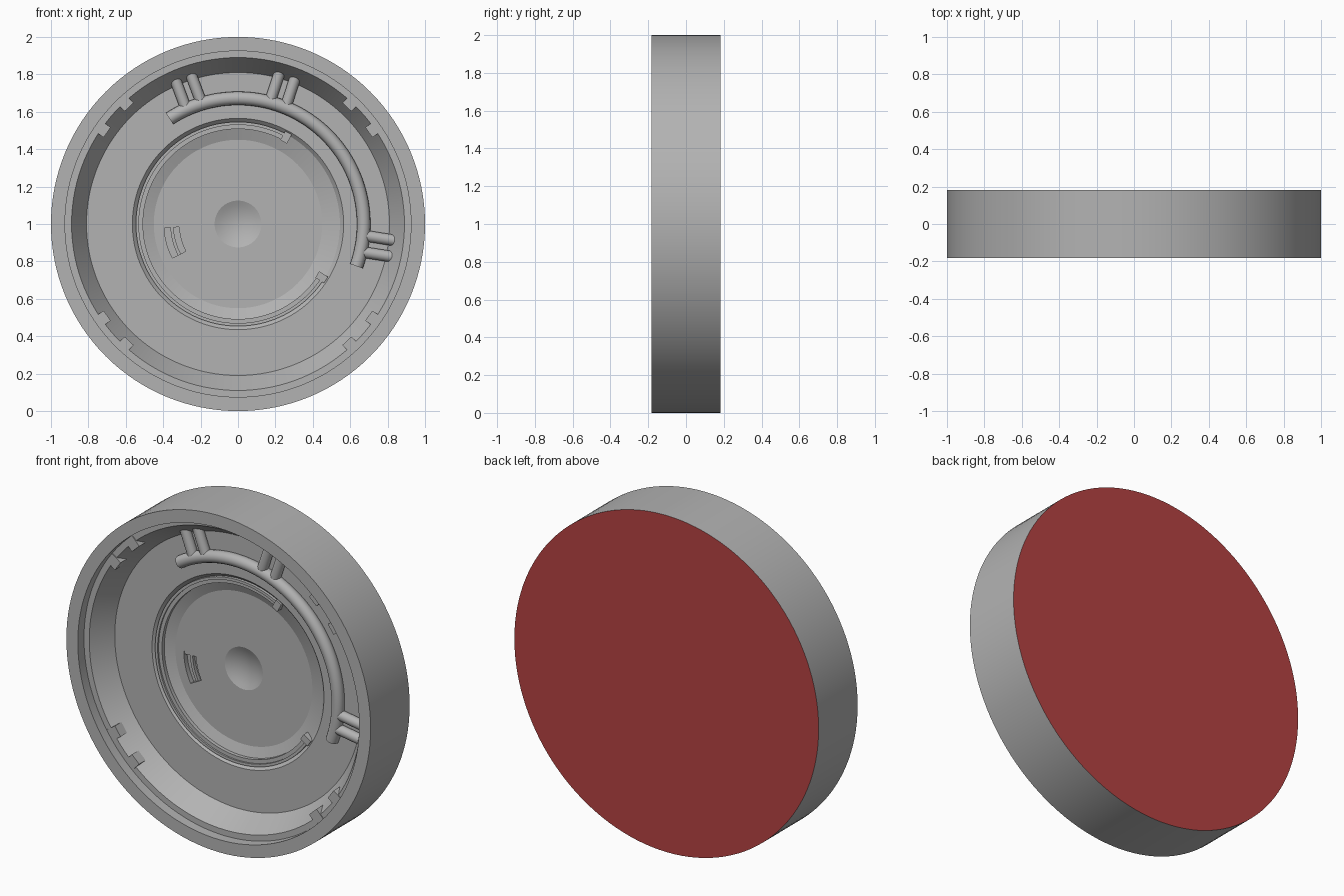
import bpy, bmesh
from math import radians, cos, sin, pi
from mathutils import Matrix

if "Cube" in bpy.data.objects:
    bpy.data.objects.remove(bpy.data.objects["Cube"])


def make_material(name, rgb):
    m = bpy.data.materials.new(name)
    m.use_nodes = True
    m.diffuse_color = (*rgb, 1)
    m.node_tree.nodes["Principled BSDF"].inputs["Base Color"].default_value = (*rgb, 1)
    return m


GREY = make_material("grey metal", (0.45, 0.45, 0.45))
RED = make_material("red backing", (0.46, 0.055, 0.055))
BACK = 0.183
FLOOR = 0.0
DISH = 0.055


def finish(name, bm):
    bmesh.ops.remove_doubles(bm, verts=bm.verts, dist=0.0001)
    bmesh.ops.recalc_face_normals(bm, faces=bm.faces)
    mesh = bpy.data.meshes.new(name)
    bm.to_mesh(mesh)
    bm.free()
    ob = bpy.data.objects.new(name, mesh)
    bpy.context.collection.objects.link(ob)
    mesh.materials.append(GREY)
    return ob


def smooth(ob, angle=25):
    bpy.ops.object.select_all(action='DESELECT')
    ob.select_set(True)
    bpy.context.view_layer.objects.active = ob
    bpy.ops.object.shade_smooth_by_angle(angle=radians(angle))


def sweep(name, section, start=0, end=360, steps=96):
    """Sweep a (radius, y) section around the disc axis; partial sweeps are closed solids."""
    full = end - start == 360
    bm = bmesh.new()
    rings = []
    for i in range(steps + (not full)):
        a = radians(start + (end - start) * i / steps)
        rings.append([bm.verts.new((r * cos(a), y, 1 + r * sin(a))) for r, y in section])
    n = len(section)
    for i in range(steps):
        p, q = rings[i], rings[(i + 1) % len(rings)]
        for j in range(n - 1 if full else n):
            k = (j + 1) % n
            bm.faces.new((p[j], p[k], q[k], q[j]))
    if not full:
        bm.faces.new(rings[0])
        bm.faces.new(rings[-1])
    return finish(name, bm)


def rect(r0, r1, y0, y1):
    return [(r0, y0), (r1, y0), (r1, y1), (r0, y1)]


def radial(angle, r, y, offset=0):
    """Matrix whose x axis points outward from the disc axis."""
    return (Matrix.Translation((0, 0, 1)) @ Matrix.Rotation(-radians(angle), 4, 'Y')
            @ Matrix.Translation((r, y, offset)))


def block(name, angle, r, y, size):
    bm = bmesh.new()
    bmesh.ops.create_cube(bm, size=1, matrix=radial(angle, r, y) @ Matrix.Diagonal((*size, 1)))
    return finish(name, bm)


# Round case: dimple, dish, shoulder, floor, sloped wall, ledge, rim and back
dimple = [(0.125 * sin(t * pi / 12), DISH + 0.03 * cos(t * pi / 12)) for t in range(0, 6)]
dimple = [(0.125 * i / 5, DISH + 0.03 * (1 - (i / 5) ** 2)) for i in range(6)]
case = sweep("case", dimple + [
    (0.45, DISH), (0.545, 0.02), (0.565, FLOOR), (0.81, FLOOR), (0.89, -0.125),
    (0.925, -0.125), (0.925, -BACK), (1, -BACK), (1, BACK), (0, BACK)], steps=128)

# Curved slot cut in the dish
cutter = sweep("slot_cutter", rect(0.315, 0.395, 0.02, DISH + 0.03), 180, 207.5, 10)
cutter.hide_render = True
cut = case.modifiers.new("slot", 'BOOLEAN')
cut.operation = 'DIFFERENCE'
cut.solver = 'EXACT'
cut.object = cutter
bpy.context.view_layer.objects.active = case
bpy.ops.object.modifier_apply(modifier=cut.name)
bpy.data.objects.remove(cutter)
smooth(case, 20)

# Red back face
case.data.materials.append(RED)
for f in case.data.polygons:
    if f.normal.y > 0.9 and f.center.y > BACK - 0.01:
        f.material_index = 1

# Rail and end bar inside the slot
smooth(sweep("slot_rail", rect(0.345, 0.362, 0.065, 0.09), 180, 207.5, 10))
sweep("slot_end_bar", rect(0.315, 0.395, 0.06, 0.09), 180, 183, 2)

# Large curved pipe on the floor
pipe = [(0.672 + 0.036 * cos(i * pi / 8), -0.02 + 0.036 * sin(i * pi / 8)) for i in range(16)]
smooth(sweep("curved_pipe", pipe, -19.6, 123, 64), 40)

# Paired pipe connectors reaching the wall
for n, angle in enumerate((110.5, 71.6, -9)):
    for side in (-1, 1):
        bm = bmesh.new()
        bmesh.ops.create_cone(
            bm, cap_ends=True, segments=20, radius1=0.03, radius2=0.03, depth=0.15,
            matrix=radial(angle, 0.765, -0.02, side * 0.044) @ Matrix.Rotation(pi / 2, 4, 'Y'))
        smooth(finish(f"pipe_connector_{n + 1}_{'upper' if side > 0 else 'lower'}", bm), 40)

# Stepped spring ring with an end clip at each tip
smooth(sweep("spring_ring_inner", rect(0.508, 0.53, 0.012, 0.06), 61, 327, 96))
smooth(sweep("spring_ring_outer", rect(0.53, 0.546, 0.002, 0.06), 61, 327, 96))
for name, angle in (("upper", 61), ("lower", -32.5)):
    block(f"spring_clip_{name}", angle, 0.53, 0.023, (0.055, 0.056, 0.04))

# Locking tabs on the ledge, two in each quarter
for n, base in enumerate((41, 139, 221, 319)):
    for side in (-1, 1):
        block(f"locking_tab_{n + 1}_{'a' if side < 0 else 'b'}", base + side * 6,
              0.887, -0.095, (0.066, 0.07, 0.066))
